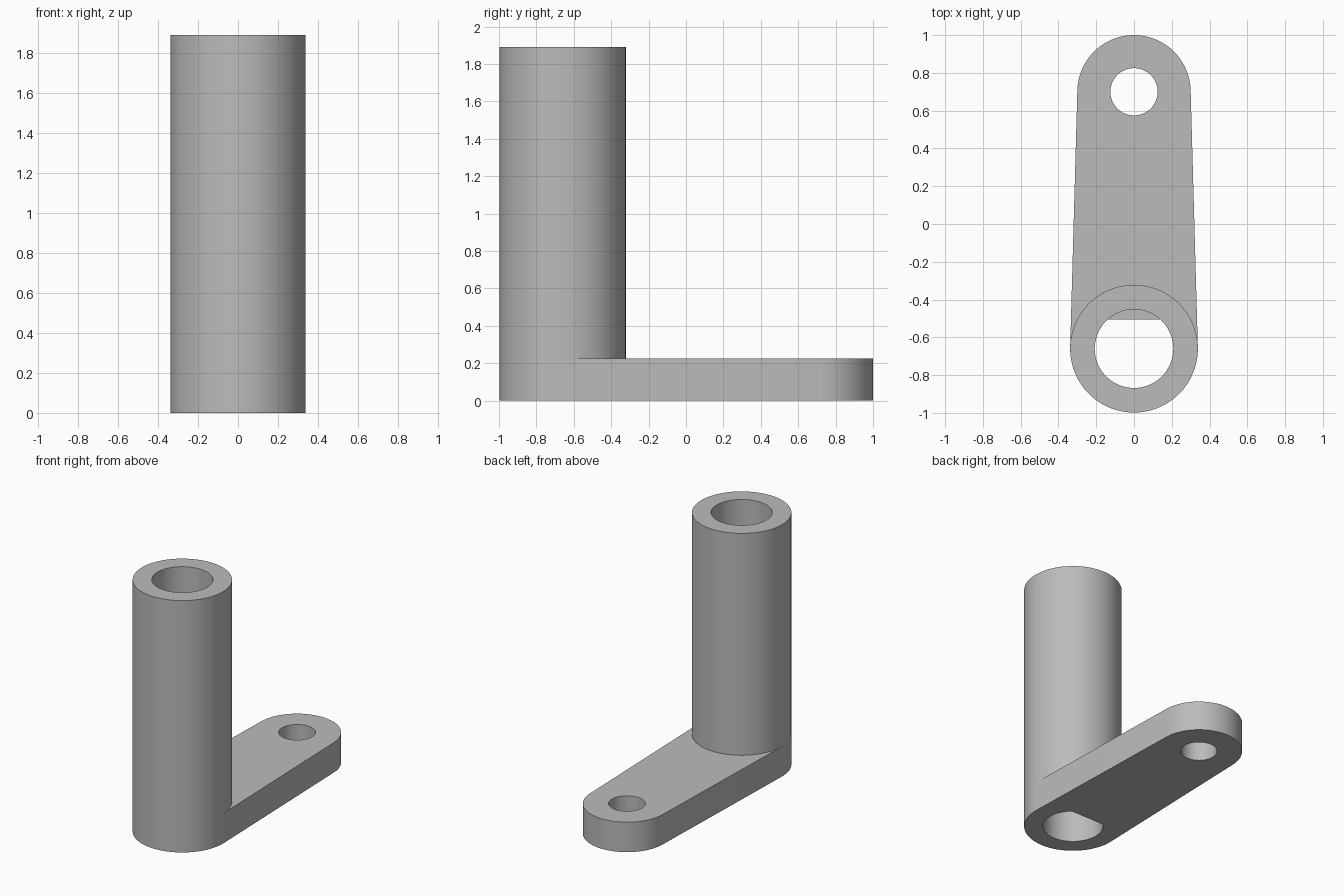
import bpy
import bmesh
from math import asin, cos, pi, sin, sqrt

cube = bpy.data.objects.get("Cube")
if cube:
    bpy.data.objects.remove(cube)

HUB_Y, HUB_R, BORE_R, HEIGHT = -0.66, 0.338, 0.208, 1.89
END_Y, END_R, HOLE_R = 0.70, 0.30, 0.125
ARM_TOP, FLAT_Y = 0.225, -0.505

grey = bpy.data.materials.new("plain grey")
grey.use_nodes = True
grey.diffuse_color = (0.5, 0.5, 0.5, 1)
grey.node_tree.nodes["Principled BSDF"].inputs["Base Color"].default_value = (0.5, 0.5, 0.5, 1)


def arc(cy, r, start, end, steps=48):
    """Points on an arc centred on x = 0."""
    return [(r * cos(start + (end - start) * i / steps),
             cy + r * sin(start + (end - start) * i / steps)) for i in range(steps + 1)]


def circle(cy, r):
    return arc(cy, r, 0, 2 * pi, 96)[:-1]


def extrude_profile(name, loops, bottom, top):
    """Fill an outline with holes and extrude it upwards."""
    bm = bmesh.new()
    for loop in loops:
        verts = [bm.verts.new((x, y, bottom)) for x, y in loop]
        for a, b in zip(verts, verts[1:] + verts[:1]):
            bm.edges.new((a, b))
    bmesh.ops.triangle_fill(bm, use_beauty=True, edges=bm.edges[:])
    result = bmesh.ops.extrude_face_region(bm, geom=bm.faces[:], use_keep_orig=True)
    raised = [v for v in result["geom"] if isinstance(v, bmesh.types.BMVert)]
    bmesh.ops.translate(bm, verts=raised, vec=(0, 0, top - bottom))
    bmesh.ops.recalc_face_normals(bm, faces=bm.faces[:])
    mesh = bpy.data.meshes.new(name)
    bm.to_mesh(mesh)
    bm.free()
    mesh.materials.append(grey)
    obj = bpy.data.objects.new(name, mesh)
    bpy.context.collection.objects.link(obj)
    bpy.ops.object.select_all(action="DESELECT")
    obj.select_set(True)
    bpy.context.view_layer.objects.active = obj
    bpy.ops.object.shade_smooth_by_angle(angle=pi / 6)
    return obj


# Arm: two round ends joined by tangent sides, a round hole and a flat-sided bore
tilt = asin((HUB_R - END_R) / (END_Y - HUB_Y))
outline = arc(END_Y, END_R, tilt, pi - tilt) + arc(HUB_Y, HUB_R, pi - tilt, 2 * pi + tilt)
flat_angle = asin((FLAT_Y - HUB_Y) / BORE_R)
flat_bore = arc(HUB_Y, BORE_R, pi - flat_angle, 2 * pi + flat_angle, 72)
extrude_profile("arm", [outline, flat_bore, circle(END_Y, HOLE_R)], 0, ARM_TOP)

# Tube standing on the hub end of the arm
extrude_profile("tube", [circle(HUB_Y, HUB_R), circle(HUB_Y, BORE_R)], ARM_TOP, HEIGHT)
